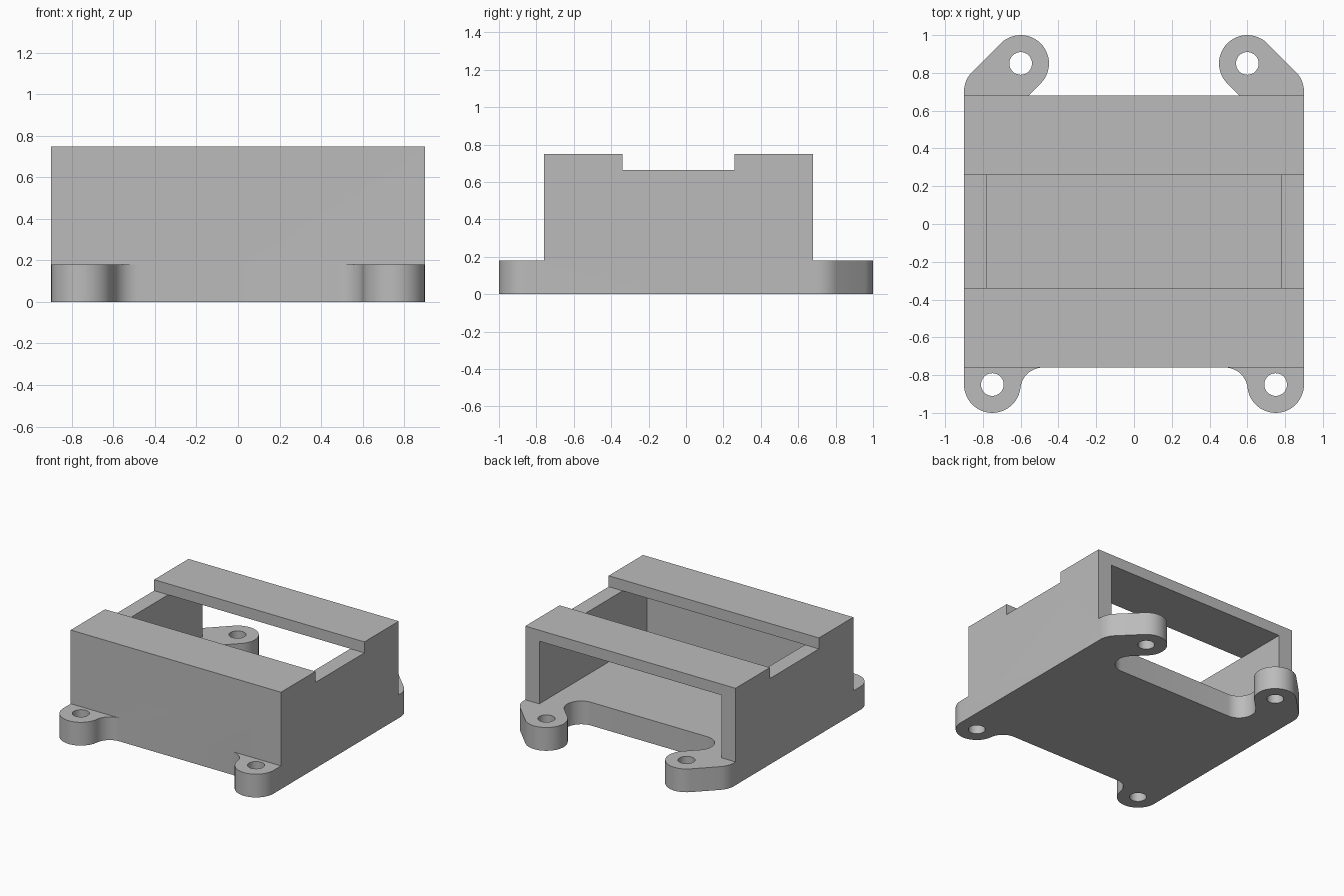
import bpy, bmesh
from math import radians, cos, sin

old = bpy.data.objects.get("Cube")
if old:
    bpy.data.objects.remove(old, do_unlink=True)

grey = bpy.data.materials.new("plain grey")
grey.use_nodes = True
grey.diffuse_color = (0.5, 0.5, 0.5, 1)
grey.node_tree.nodes["Principled BSDF"].inputs["Base Color"].default_value = (0.5, 0.5, 0.5, 1)

WIDTH, FRONT, BACK = 0.9, -0.76, 0.68
WALL, FLOOR, SHELF, TOP = 0.12, 0.18, 0.665, 0.75
TAB, FILLET, HOLE = 0.15, 0.12, 0.06


def arc(cx, cy, r, start, end):
    """Points along an arc, angles in degrees."""
    n = max(4, round(abs(end - start) / 7.5))
    angles = [radians(start + (end - start) * i / n) for i in range(n + 1)]
    return [(cx + r * cos(a), cy + r * sin(a)) for a in angles]


def prism(name, outline, bottom, top):
    """Solid made by raising a flat outline."""
    bm = bmesh.new()
    face = bm.faces.new([bm.verts.new((x, y, bottom)) for x, y in outline])
    raised = bmesh.ops.extrude_face_region(bm, geom=[face])["geom"]
    verts = [v for v in raised if isinstance(v, bmesh.types.BMVert)]
    bmesh.ops.translate(bm, verts=verts, vec=(0, 0, top - bottom))
    bmesh.ops.recalc_face_normals(bm, faces=bm.faces)
    mesh = bpy.data.meshes.new(name)
    bm.to_mesh(mesh)
    bm.free()
    mesh.materials.append(grey)
    ob = bpy.data.objects.new(name, mesh)
    bpy.context.collection.objects.link(ob)
    return ob


def combine(target, other, operation):
    mod = target.modifiers.new(operation.lower(), 'BOOLEAN')
    mod.operation, mod.object, mod.solver = operation, other, 'EXACT'
    bpy.context.view_layer.objects.active = target
    bpy.ops.object.modifier_apply(modifier=mod.name)
    bpy.data.objects.remove(other, do_unlink=True)


def mirrored(half):
    return half + [(-x, y) for x, y in reversed(half)]


# Floor plate: front tabs, slanted back tabs and the rounded slot between them
half = arc(0.482, FRONT - FILLET, FILLET, 90, 6.4)
half += arc(0.75, -0.85, TAB, 186.4, 360)
half += arc(0.75, 0.7, TAB, 0, 45)
half += arc(0.6, 0.85, TAB, 45, 225)
half += arc(0.498, 0.57, FILLET, 45, -90)
housing = prism("housing", mirrored(half), 0, FLOOR)

# Screw holes
for x, y in ((0.75, -0.85), (0.6, 0.85)):
    for side in (-1, 1):
        cutter = prism("hole_cutter", arc(side * x, y, HOLE, 0, 352.5), -0.1, FLOOR + 0.1)
        cutter.hide_render = True
        combine(housing, cutter, 'DIFFERENCE')

# Side and front walls, open at the back
inner = WIDTH - WALL
walls = mirrored([(WIDTH, FRONT), (WIDTH, BACK), (inner, BACK), (inner, FRONT + WALL)])
combine(housing, prism("walls", walls, FLOOR, SHELF), 'UNION')

# Roof bars either side of the opening
for y0, y1 in ((FRONT, -0.34), (0.26, BACK)):
    bar = prism("roof_bar", mirrored([(WIDTH, y0), (WIDTH, y1)]), SHELF, TOP)
    combine(housing, bar, 'UNION')

# Merge flush faces, then smooth only the rounded sides
bm = bmesh.new()
bm.from_mesh(housing.data)
bmesh.ops.remove_doubles(bm, verts=bm.verts, dist=0.0001)
bmesh.ops.dissolve_limit(bm, angle_limit=radians(0.5), verts=bm.verts, edges=bm.edges)
bm.to_mesh(housing.data)
bm.free()
bpy.ops.object.select_all(action='DESELECT')
housing.select_set(True)
bpy.context.view_layer.objects.active = housing
bpy.ops.object.shade_smooth_by_angle(angle=radians(30))
